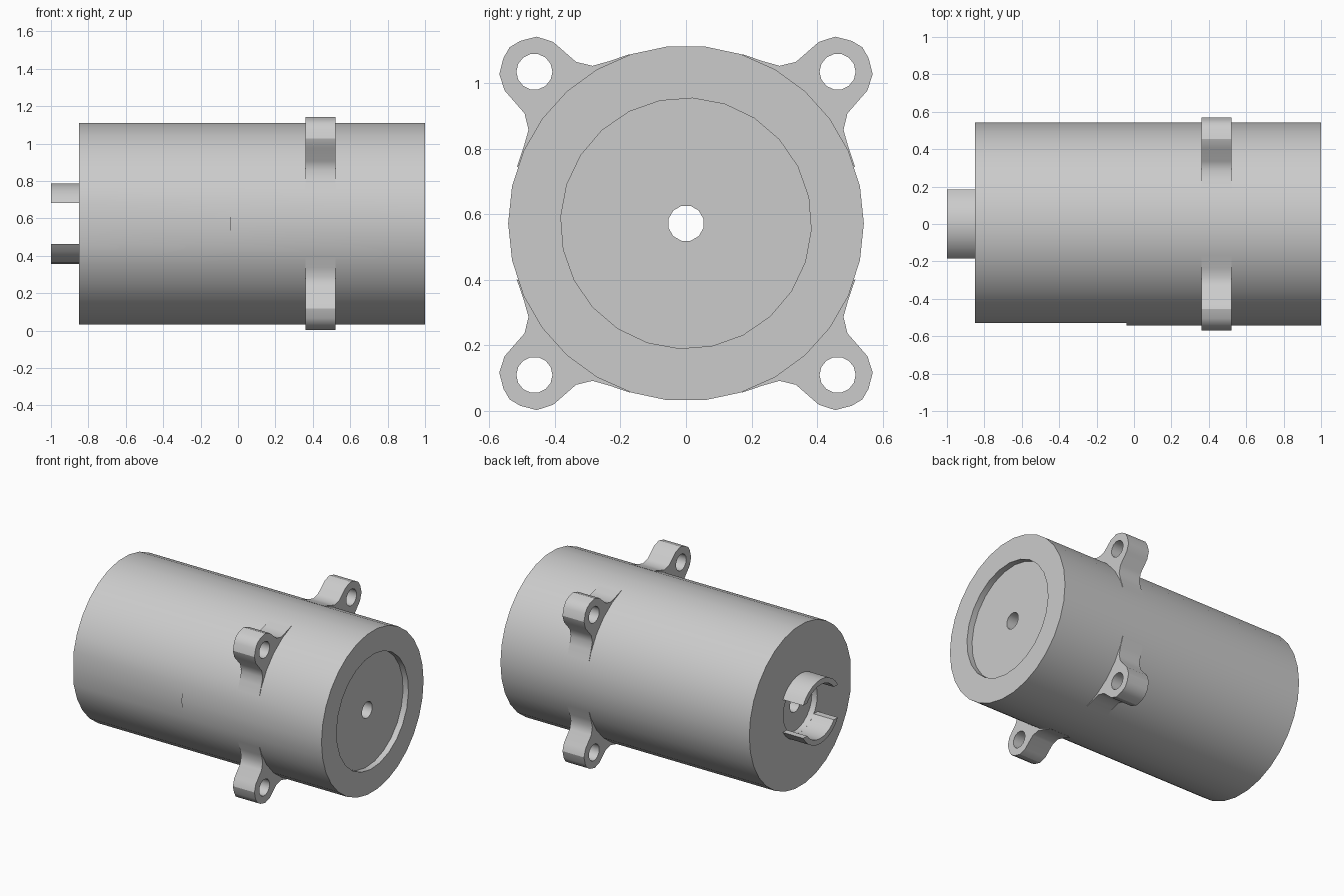
import bpy, bmesh
from math import sin, cos, asin, pi, radians

if "Cube" in bpy.data.objects:
    bpy.data.objects.remove(bpy.data.objects["Cube"])

CZ = 0.572          # height of the housing axis
R = 0.542           # housing radius
FRONT, BACK = 1.0, -0.85

grey = bpy.data.materials.new("plain_grey")
grey.use_nodes = True
colour = (0.6, 0.6, 0.6, 1)
grey.diffuse_color = colour
grey.node_tree.nodes["Principled BSDF"].inputs["Base Color"].default_value = colour


def circle(r, n, offset=0.0, cy=0.0, cz=0.0):
    """Points of a regular polygon in the y-z plane, relative to the axis."""
    return [(cy + r * cos(offset + 2 * pi * i / n), cz + r * sin(offset + 2 * pi * i / n))
            for i in range(n)]


def loft(name, sections):
    """Skin equal-length y-z sections placed along x, capped at both ends."""
    bm = bmesh.new()
    rings = [[bm.verts.new((x, y, CZ + z)) for y, z in pts] for x, pts in sections]
    for a, b in zip(rings, rings[1:]):
        for i in range(len(a)):
            j = (i + 1) % len(a)
            corners = [a[i], a[j], b[j], b[i]]
            bm.faces.new(corners)
    bm.faces.new(rings[0])
    bm.faces.new(rings[-1])
    bmesh.ops.remove_doubles(bm, verts=bm.verts, dist=1e-5)
    bmesh.ops.dissolve_degenerate(bm, edges=bm.edges, dist=1e-5)
    bmesh.ops.recalc_face_normals(bm, faces=bm.faces)
    mesh = bpy.data.meshes.new(name)
    bm.to_mesh(mesh)
    bm.free()
    obj = bpy.data.objects.new(name, mesh)
    bpy.context.collection.objects.link(obj)
    mesh.materials.append(grey)
    return obj


def prism(name, pts, x0, x1):
    return loft(name, [(x0, pts), (x1, pts)])


def select(obj):
    bpy.ops.object.select_all(action='DESELECT')
    obj.select_set(True)
    bpy.context.view_layer.objects.active = obj


def cut(obj, pts, x0, x1):
    """Remove a prism from the object."""
    cutter = prism("cutter", pts, x0, x1)
    cutter.hide_render = True
    mod = obj.modifiers.new("cut", 'BOOLEAN')
    mod.operation = 'DIFFERENCE'
    mod.solver = 'EXACT'
    mod.object = cutter
    select(obj)
    bpy.ops.object.modifier_apply(modifier=mod.name)
    bpy.data.objects.remove(cutter)


def smooth(obj):
    select(obj)
    bpy.ops.object.shade_smooth_by_angle(angle=radians(32))


# Housing: a cylinder with a flat along the rear half of its -y side
full = circle(R, 30)
flat = list(full)
flat[15] = (-R * cos(2 * pi / 30), 0.0)
housing = loft("housing", [(BACK, flat), (-0.04, flat), (-0.04, full), (FRONT, full)])
cut(housing, circle(0.382, 24, radians(12)), FRONT - 0.04, FRONT + 0.1)   # end recess
cut(housing, circle(0.18, 24), BACK - 0.1, BACK + 0.04)                   # socket pocket
cut(housing, circle(0.055, 12, radians(15)), BACK - 0.1, FRONT + 0.1)     # through bore
smooth(housing)

# Socket ring: two arcs with a straight slot between them
OUTER, INNER, GAP, STEPS = 0.215, 0.18, 0.11, 10


def arc(r):
    a = asin(GAP / r)
    return [(r * cos(a + (pi - 2 * a) * i / STEPS), r * sin(a + (pi - 2 * a) * i / STEPS))
            for i in range(STEPS + 1)]


for label, s in (("upper", 1), ("lower", -1)):
    pts = [(y, s * z) for y, z in arc(OUTER) + arc(INNER)[::-1]]
    smooth(prism(label + "_socket_arc", pts, -1.0, BACK + 0.01))

# Mounting lugs: half outline mirrored across the diagonal, with a screw hole
half = [(0.17, 0.516), (0.235, 0.494), (0.285, 0.480), (0.335, 0.492),
        (0.405, 0.553), (0.455, 0.569), (0.505, 0.556)]
outline = half + [(0.537, 0.537)] + [(z, y) for y, z in reversed(half)]
for side, sy in (("back", 1), ("front", -1)):
    for level, sz in (("upper", 1), ("lower", -1)):
        lug = prism(f"{level}_{side}_lug", [(sy * y, sz * z) for y, z in outline], 0.36, 0.52)
        cut(lug, circle(0.055, 14, 0, sy * 0.462, sz * 0.462), 0.2, 0.7)
        smooth(lug)
